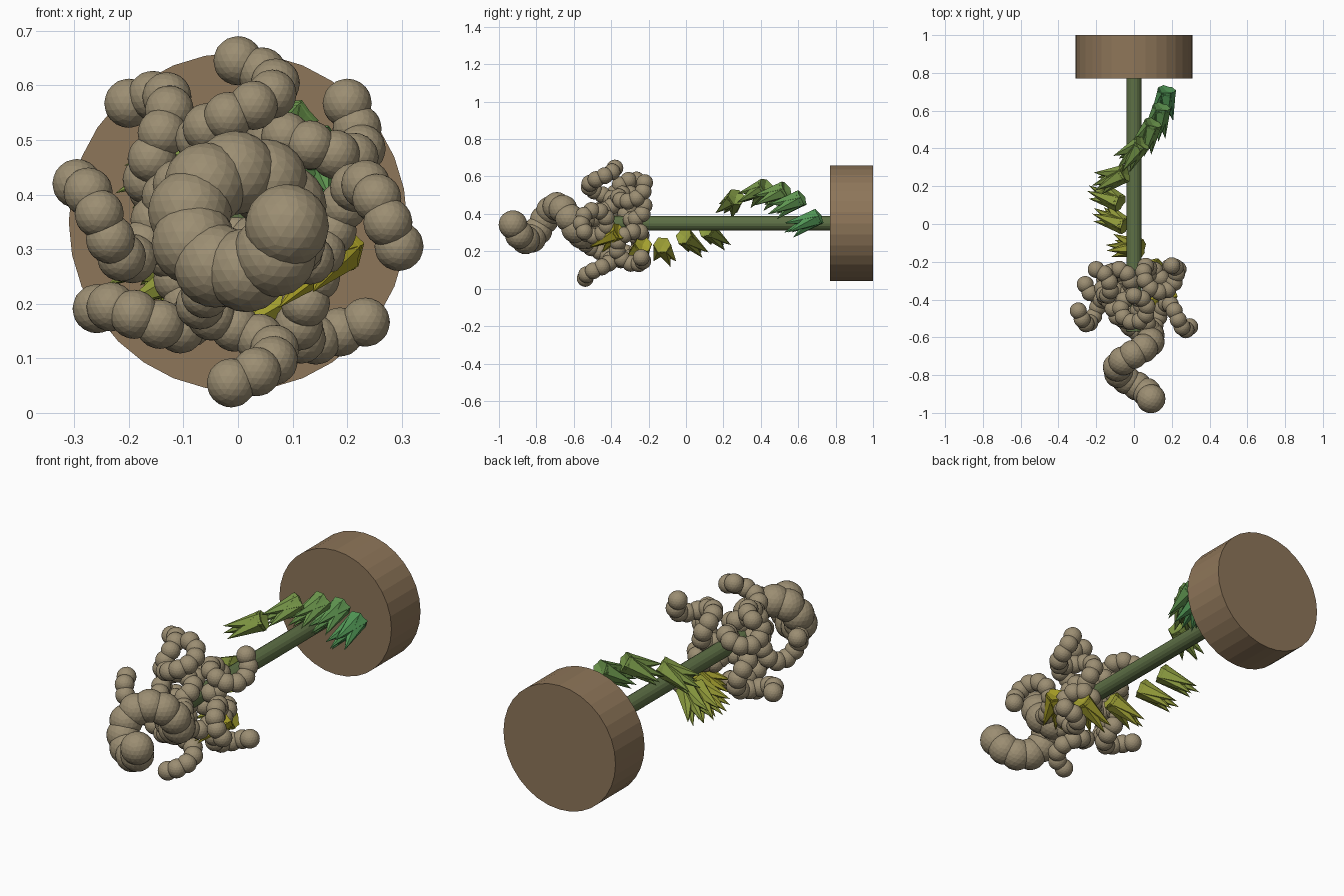
import bpy, bmesh
from math import radians, cos, sin, pi
from mathutils import Vector, Matrix

if "Cube" in bpy.data.objects:
    bpy.data.objects.remove(bpy.data.objects["Cube"])

AXIS_Z = 0.35  # height of the stem axis; the plant lies along y


def material(name, rgb):
    m = bpy.data.materials.new(name)
    m.diffuse_color = (*rgb, 1)
    m.use_nodes = True
    m.node_tree.nodes["Principled BSDF"].inputs["Base Color"].default_value = m.diffuse_color
    return m


def finish(bm, name, mat):
    me = bpy.data.meshes.new(name)
    bm.to_mesh(me)
    bm.free()
    me.materials.append(mat)
    ob = bpy.data.objects.new(name, me)
    bpy.context.collection.objects.link(ob)
    return ob


def rod(name, y0, y1, r, sides, mat):
    bm = bmesh.new()
    mtx = Matrix.Translation((0, (y0 + y1) / 2, AXIS_Z)) @ Matrix.Rotation(pi / 2, 4, 'X')
    bmesh.ops.create_cone(bm, cap_ends=True, segments=sides, radius1=r, radius2=r,
                          depth=abs(y1 - y0), matrix=mtx)
    return finish(bm, name, mat)


def bead_helix(name, base, axis, u, v, length, amp, bead, turns, phase, count, mat):
    """Chain of beads winding round an axis; phase is the angle at the tip."""
    bm = bmesh.new()
    for i in range(count):
        t = i / (count - 1)
        a = radians(phase) - turns * 2 * pi * (1 - t)
        k = amp * min(1, 0.35 + 3 * t)
        p = base + axis * (length * t) + u * (k * cos(a)) + v * (k * sin(a))
        bmesh.ops.create_icosphere(bm, subdivisions=3, radius=bead,
                                   matrix=Matrix.Translation(p))
    return finish(bm, name, mat)


def spike_leaf(name, pos, heading, pitch, mat):
    """Fan of six-sided cones that share one blunt end."""
    bm = bmesh.new()
    aim = Matrix.Rotation(radians(heading), 4, 'Z') @ Matrix.Rotation(radians(90 + pitch), 4, 'Y')
    for yaw, tilt, length in ((0, 0, 0.20), (-20, 4, 0.18), (20, 4, 0.18),
                              (-10, -14, 0.18), (10, 14, 0.18)):
        fan = Matrix.Rotation(radians(yaw), 4, 'X') @ Matrix.Rotation(radians(tilt), 4, 'Y')
        mtx = (Matrix.Translation(pos) @ aim @ Matrix.Translation((0, 0, -0.08)) @ fan
               @ Matrix.Translation((0, 0, length / 2)))
        bmesh.ops.create_cone(bm, cap_ends=True, segments=6, radius1=0.05, radius2=0.0,
                              depth=length, matrix=mtx)
    return finish(bm, name, mat)


pot_mat = material("clay", (0.27, 0.18, 0.10))
stem_mat = material("stem_green", (0.11, 0.16, 0.06))
petal_mat = material("petal_tan", (0.33, 0.27, 0.17))

# Pot and stem
rod("pot", 0.77, 1.0, 0.31, 32, pot_mat)
rod("stem", -0.57, 0.78, 0.04, 16, stem_mat)

# Large central curl at the flower's tip
bead_helix("central_curl", Vector((0, -0.49, AXIS_Z)), Vector((0, -1, 0)),
           Vector((1, 0, 0)), Vector((0, 0, 1)), 0.435, 0.09, 0.077, 1.35, -5, 14, petal_mat)

# Two whorls of small curls: (angle round stem, y, winding phase at tip)
CURLS = ((90, -0.45, 0), (180, -0.46, -90), (270, -0.47, -170), (0, -0.49, -140),
         (45, -0.29, 10), (135, -0.31, -10), (225, -0.32, -90), (315, -0.30, 30))
for i, (ang, y, phase) in enumerate(CURLS):
    c, s = cos(radians(ang)), sin(radians(ang))
    out = Vector((c, 0, s))
    bead_helix(f"petal_curl_{i + 1}", Vector((0, y, AXIS_Z)) + out * 0.05, out,
               Vector((0, 1, 0)), Vector((-s, 0, c)), 0.245, 0.07, 0.045, 1.3, phase, 13, petal_mat)

# Leaves spiralling up the stem: (angle, y, heading)
LEAVES = ((0, 0.63, 260), (38, 0.54, 255), (65, 0.46, 245), (95, 0.37, 225), (140, 0.24, 200),
          (205, 0.15, 150), (222, 0.03, 150), (255, -0.12, 175), (290, -0.25, 195), (330, -0.42, 230))
green, yellow = Vector((0.08, 0.30, 0.09)), Vector((0.40, 0.35, 0.02))
for i, (ang, y, heading) in enumerate(LEAVES):
    a = radians(ang)
    mat = material(f"leaf_{i + 1}", green.lerp(yellow, i / (len(LEAVES) - 1)))
    pos = Vector((0.16 * cos(a), y, AXIS_Z + 0.16 * sin(a)))
    spike_leaf(f"leaf_{i + 1}", pos, heading, 25, mat)
